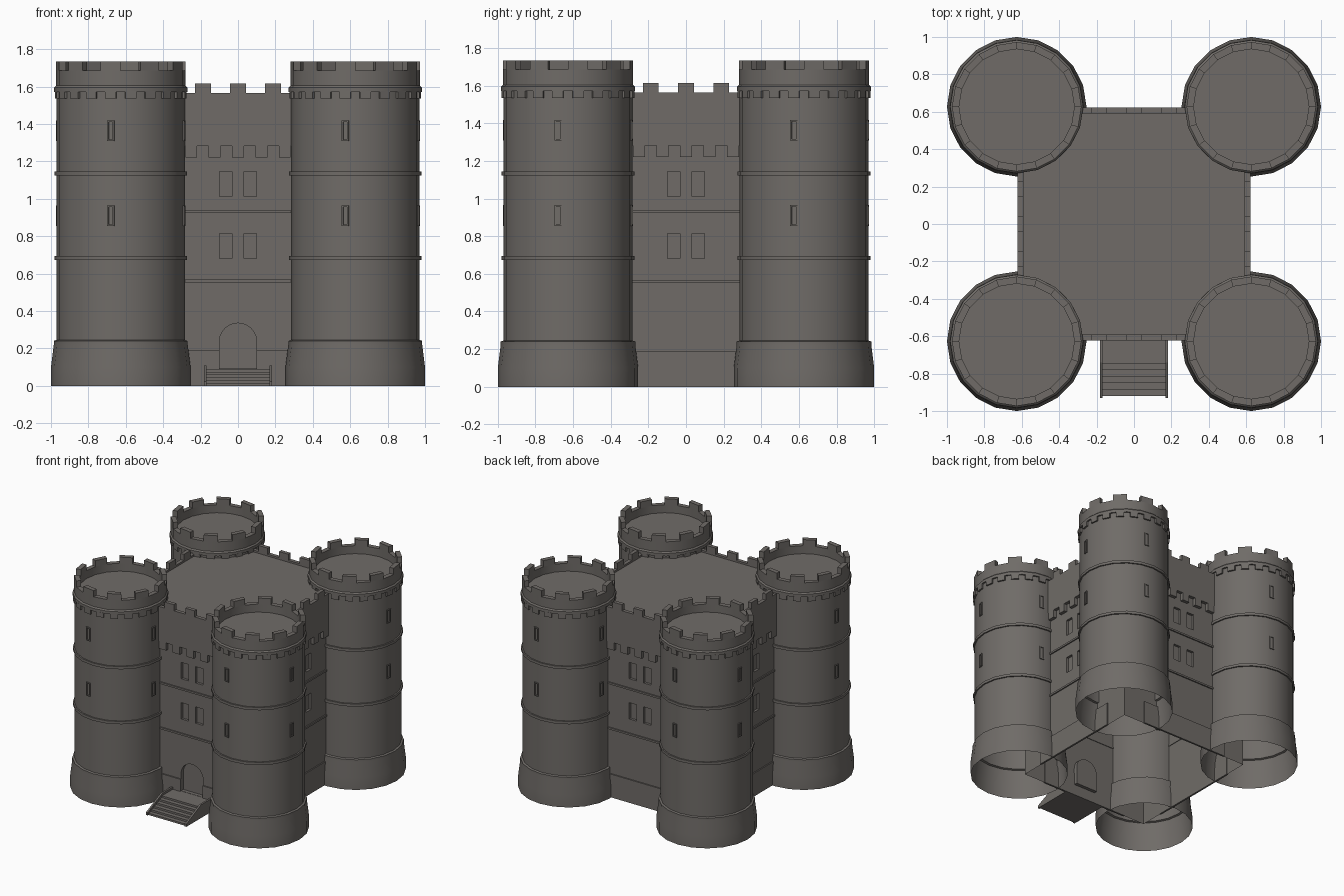
import bpy, bmesh, math
from mathutils import Matrix, Vector

if "Cube" in bpy.data.objects:
    bpy.data.objects.remove(bpy.data.objects["Cube"])

stone = bpy.data.materials.new("grey stone")
stone.diffuse_color = (0.16, 0.148, 0.137, 1)
stone.use_nodes = True
stone.node_tree.nodes["Principled BSDF"].inputs["Base Color"].default_value = stone.diffuse_color
N = 20            # sides of each tower
C = 0.627         # tower centre offset
WALL, UPPER = 0.595, 0.622


def finish(bm, name, smooth=False):
    bmesh.ops.recalc_face_normals(bm, faces=bm.faces)
    me = bpy.data.meshes.new(name)
    bm.to_mesh(me)
    bm.free()
    me.materials.append(stone)
    ob = bpy.data.objects.new(name, me)
    bpy.context.collection.objects.link(ob)
    if smooth:
        bpy.ops.object.select_all(action='DESELECT')
        ob.select_set(True)
        bpy.context.view_layer.objects.active = ob
        bpy.ops.object.shade_smooth_by_angle(angle=math.radians(30))
    return ob


def box(bm, x0, x1, y0, y1, z0, z1, mat=Matrix()):
    m = mat @ Matrix.Translation(((x0 + x1) / 2, (y0 + y1) / 2, (z0 + z1) / 2)) \
        @ Matrix.Diagonal((x1 - x0, y1 - y0, z1 - z0, 1))
    bmesh.ops.create_cube(bm, size=1, matrix=m)


def lathe(bm, profile):
    rings = []
    for r, z in profile:
        if r == 0:
            rings.append([bm.verts.new((0, 0, z))] * N)
        else:
            rings.append([bm.verts.new((r * math.cos(2 * math.pi * k / N),
                                        r * math.sin(2 * math.pi * k / N), z)) for k in range(N)])
    for a, b in zip(rings, rings[1:]):
        for k in range(N):
            j = (k + 1) % N
            vs = [a[k], a[j], b[j]] + ([b[k]] if b[k] is not b[j] else [])
            bm.faces.new(vs)


def prism(bm, pts, vec):
    f = bm.faces.new([bm.verts.new(p) for p in pts])
    g = bmesh.ops.extrude_face_region(bm, geom=[f])["geom"]
    bmesh.ops.translate(bm, verts=[v for v in g if isinstance(v, bmesh.types.BMVert)], vec=Vector(vec))
    if f.is_valid and f not in bm.faces[:]:
        bm.faces.remove(f)


def turn(deg):
    return Matrix.Rotation(math.radians(deg), 4, 'Z')


SIDES = [turn(90 * i) for i in range(4)]

# tower shell: flared base, string courses, parapet and sunken roof
R = 0.343
profile = [(0.373, 0), (0.373, 0.1), (0.358, 0.22), (0.358, 0.24), (R, 0.245)]
for z in (0.685, 1.135):
    profile += [(R, z - 0.012), (0.354, z - 0.012), (0.354, z + 0.01), (R, z + 0.01)]
profile += [(R, 1.572), (0.356, 1.572), (0.356, 1.595), (0.346, 1.605),
            (0.346, 1.685), (0.308, 1.685), (0.308, 1.62), (0, 1.62)]


def build_tower(name):
    bm = bmesh.new()
    lathe(bm, profile)
    return finish(bm, name, True)


def build_tower_details(name):
    bm = bmesh.new()
    for k in range(N):
        a0, a1 = 2 * math.pi * k / N, 2 * math.pi * (k + 1) / N
        if k % 2 == 0:    # merlon on every second side
            pts = [(r * math.cos(a), r * math.sin(a), 1.684)
                   for r, a in ((0.308, a0), (0.346, a0), (0.346, a1), (0.308, a1))]
            prism(bm, pts, (0, 0, 0.051))
        # corbel tooth under the ring
        box(bm, 0.33, 0.352, -0.03, 0.03, 1.535, 1.575, turn(360 * (k + 0.5) / N))
    # framed arrow slits, two per quarter
    for k in range(4):
        m = turn(90 * k - 9)
        for z in (0.91, 1.363):
            for s in (-1, 1):
                box(bm, 0.33, 0.347, s * 0.015 - 0.004, s * 0.015 + 0.004, z - 0.055, z + 0.055, m)
                box(bm, 0.33, 0.347, -0.019, 0.019, z + s * 0.051 - 0.004, z + s * 0.051 + 0.004, m)
    return finish(bm, name)


shell, details = build_tower("tower"), build_tower_details("tower_battlements_and_slits")
for i, (sx, sy) in enumerate(((-1, -1), (1, -1), (1, 1), (-1, 1))):
    for src in (shell, details):
        ob = src if i == 0 else src.copy()
        if i:
            bpy.context.collection.objects.link(ob)
        ob.location = (sx * C, sy * C, 0)

# keep walls, with recessed windows and arched door cut in
bm = bmesh.new()
box(bm, -WALL, WALL, -WALL, WALL, 0, 1.4)
keep = finish(bm, "keep_walls")
bm = bmesh.new()
for m in SIDES:
    for x in (-0.065, 0.065):
        for z in (0.748, 1.078):
            box(bm, x - 0.033, x + 0.033, -WALL - 0.05, -WALL + 0.02, z - 0.067, z + 0.067, m)
arch = [(0.1 * math.cos(math.pi * i / 12), -WALL - 0.05, 0.235 + 0.1 * math.sin(math.pi * i / 12))
        for i in range(13)]
prism(bm, [(0.1, -WALL - 0.05, 0.092)] + arch + [(-0.1, -WALL - 0.05, 0.092)], (0, 0.08, 0))
cutter = finish(bm, "opening_cutter")
mod = keep.modifiers.new("openings", 'BOOLEAN')
mod.operation, mod.solver, mod.object = 'DIFFERENCE', 'EXACT', cutter
me = bpy.data.meshes.new_from_object(keep.evaluated_get(bpy.context.evaluated_depsgraph_get()))
keep.modifiers.clear()
keep.data = me
bpy.data.objects.remove(cutter)
# the keep is hollow underneath
bm = bmesh.new()
bm.from_mesh(me)
flat = [f for f in bm.faces if abs(f.normal.z) > 0.9 and
        (f.calc_center_median().z < 0.001 or f.calc_center_median().z > 1.39)]
bmesh.ops.delete(bm, geom=flat, context='FACES')
bm.to_mesh(me)
bm.free()

# string courses and plinth around the keep
bm = bmesh.new()
for m in SIDES:
    for z in (0.56, 0.93):
        box(bm, -0.4, 0.4, -WALL - 0.01, -WALL + 0.005, z - 0.007, z + 0.008, m)
    spans = [(-0.4, 0.4)] if m != SIDES[0] else [(-0.4, -0.1), (0.1, 0.4)]
    for a, b in spans:
        box(bm, a, b, -WALL - 0.01, -WALL + 0.005, 0, 0.19, m)
finish(bm, "keep_string_courses")

# overhanging upper wall with teeth below and merlons above
bm = bmesh.new()
for m in SIDES:
    box(bm, -UPPER, UPPER, -UPPER, -UPPER + 0.03, 1.282, 1.565, m)
    for i in range(-3, 4):
        box(bm, i * 0.125 - 0.032, i * 0.125 + 0.032, -UPPER, -WALL + 0.005, 1.22, 1.283, m)
    for i in (-1, 0, 1):
        box(bm, i * 0.187 - 0.042, i * 0.187 + 0.042, -UPPER, -UPPER + 0.03, 1.564, 1.615, m)
finish(bm, "keep_parapet")

# keep roof
bm = bmesh.new()
box(bm, -0.6, 0.6, -0.6, 0.6, 1.53, 1.55)
finish(bm, "keep_roof")

# entrance stair: landing, steps and sloped side walls
bm = bmesh.new()
steps, y0, y1, top = 6, -0.745, -0.92, 0.09
pts = [(-0.17, -0.59, 0), (-0.17, -0.59, top)]
for i in range(steps):
    y = y0 + (y1 - y0) * i / (steps - 1)
    z = top * (steps - i) / steps
    pts += [(-0.17, y, z), (-0.17, y, z - top / steps)]
prism(bm, pts, (0.34, 0, 0))
for x in (-0.183, 0.168):
    prism(bm, [(x, -0.59, 0), (x, -0.59, 0.108), (x, -0.74, 0.108), (x, -0.93, 0.022), (x, -0.93, 0)],
          (0.015, 0, 0))
finish(bm, "entrance_stair")
